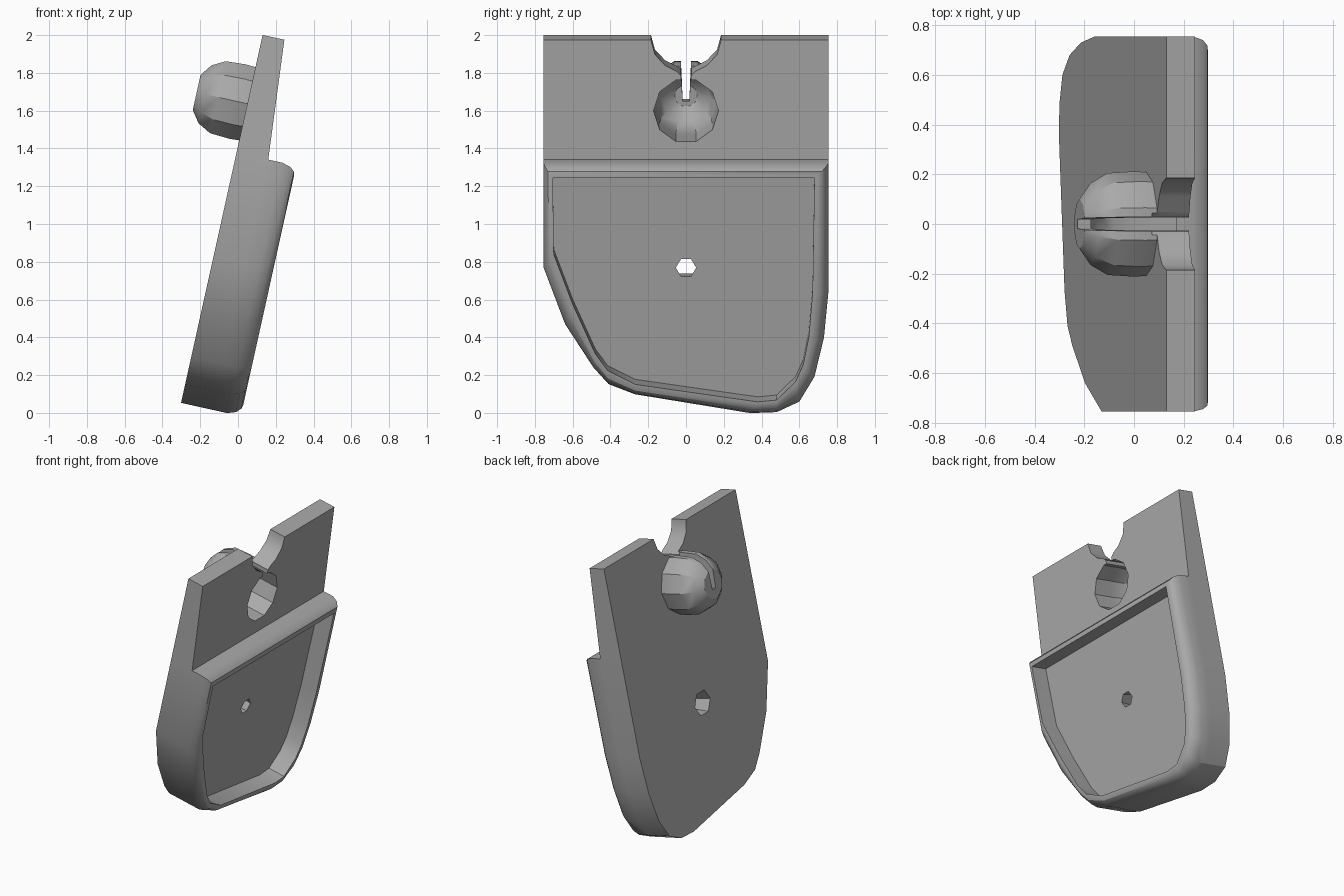
import bpy, bmesh
from math import radians, sin, cos, pi
from mathutils import Matrix

cube = bpy.data.objects.get("Cube")
if cube:
    bpy.data.objects.remove(cube)

# Local frame: x = thickness, y = width, z = along the leaning plate
LEAN = Matrix.Translation((-0.30, 0, 0.06)) @ Matrix.Rotation(radians(12.5), 4, 'Y')

grey = bpy.data.materials.new("plain_grey")
grey.use_nodes = True
COLOUR = (0.4, 0.4, 0.4, 1)
grey.diffuse_color = COLOUR
grey.node_tree.nodes["Principled BSDF"].inputs["Base Color"].default_value = COLOUR


def make(name, bm):
    bmesh.ops.recalc_face_normals(bm, faces=bm.faces)
    mesh = bpy.data.meshes.new(name)
    bm.to_mesh(mesh)
    bm.free()
    mesh.materials.append(grey)
    ob = bpy.data.objects.new(name, mesh)
    bpy.context.collection.objects.link(ob)
    return ob


def loft(bm, loops):
    """Skin a stack of equal loops and cap both ends."""
    rings = [[bm.verts.new(p) for p in loop] for loop in loops]
    n = len(rings[0])
    for a, b in zip(rings, rings[1:]):
        for i in range(n):
            j = (i + 1) % n
            bm.faces.new((a[i], a[j], b[j], b[i]))
    bm.faces.new(rings[0])
    bm.faces.new(rings[-1])
    return rings


def turned(name, profile, height, sides):
    """Lathe (x, radius) pairs round an axis through the plate."""
    bm = bmesh.new()
    loft(bm, [[(x, r * cos(2 * pi * i / sides), height + r * sin(2 * pi * i / sides))
               for i in range(sides)] for x, r in profile])
    return make(name, bm)


def prism(name, outline, x0, x1):
    bm = bmesh.new()
    loft(bm, [[(x, y, z) for y, z in outline] for x in (x0, x1)])
    return make(name, bm)


def combine(target, tool, operation):
    mod = target.modifiers.new(tool.name, 'BOOLEAN')
    mod.object, mod.operation, mod.solver = tool, operation, 'EXACT'
    tool.hide_render = True
    bpy.context.view_layer.update()
    result = bpy.data.meshes.new_from_object(
        target.evaluated_get(bpy.context.evaluated_depsgraph_get()))
    target.modifiers.clear()
    target.data = result
    bpy.data.objects.remove(tool)


# Body: lopsided tray with a rounded rim and a recessed floor
outer = [(-.755, 1.35), (-.755, .785), (-.64, .475), (-.49, .24), (-.41, .15),
         (-.27, .095), (.34, -.007), (.48, -.002), (.6, .055), (.68, .19),
         (.73, .4), (.755, .66), (.755, 1.35)]
inner = [(-.705, 1.285), (-.70, .87), (-.6, .6), (-.48, .33), (-.415, .24),
         (-.27, .165), (.38, .07), (.48, .08), (.58, .18), (.62, .27),
         (.65, .42), (.67, .66), (.68, 1.285)]


def section(x, t):
    return [(x, a + (c - a) * t, b + (d - b) * t)
            for (a, b), (c, d) in zip(outer, inner)]


bm = bmesh.new()
rings = loft(bm, [section(x, t) for x, t in (
    (0, 0), (.172, 0), (.25, 0), (.295, .2), (.318, .5), (.324, .8), (.324, 1), (.2, 1))])

# Upper plate: grows out of the top of the tray and thins upward
base = [rings[0][0], rings[0][-1], rings[1][-1], rings[1][0]]
bm.faces.remove(next(f for f in bm.faces if set(f.verts) == set(base)))
top = [bm.verts.new((x, v.co.y, 1.988)) for v, x in zip(base, (0, 0, .118, .118))]
for i in range(4):
    j = (i + 1) % 4
    bm.faces.new((base[i], base[j], top[j], top[i]))
bm.faces.new(top)
body = make("tag_body", bm)

# Hollow knob on the back
knob = turned("knob", [(.05, .205), (-.05, .212), (-.16, .205), (-.23, .165), (-.275, .1)], 1.615, 10)
combine(body, knob, 'UNION')
cavity = turned("knob_cavity", [(.4, .172), (0, .172), (-.1, .165), (-.17, .13), (-.22, .06)], 1.61, 10)
combine(body, cavity, 'DIFFERENCE')

# Flared notch and narrow slot through plate and knob
half = [(.03, 1.80), (.05, 1.82), (.11, 1.85), (.165, 1.91), (.185, 1.985), (.185, 2.1)]
notch = prism("notch", half + [(-y, z) for y, z in reversed(half)], -.02, .4)
combine(body, notch, 'DIFFERENCE')
slot = prism("slot", [(-.018, 1.58), (.018, 1.58), (.031, 1.9), (-.031, 1.9)], -.4, .4)
combine(body, slot, 'DIFFERENCE')

# Tapered hole in the tray floor
hole = turned("floor_hole", [(-.02, .09), (.21, .052)], .77, 6)
combine(body, hole, 'DIFFERENCE')

# Lean the finished part and smooth its soft edges
body.data.transform(LEAN)
bpy.ops.object.select_all(action='DESELECT')
body.select_set(True)
bpy.context.view_layer.objects.active = body
bpy.ops.object.shade_smooth_by_angle(angle=radians(30))
